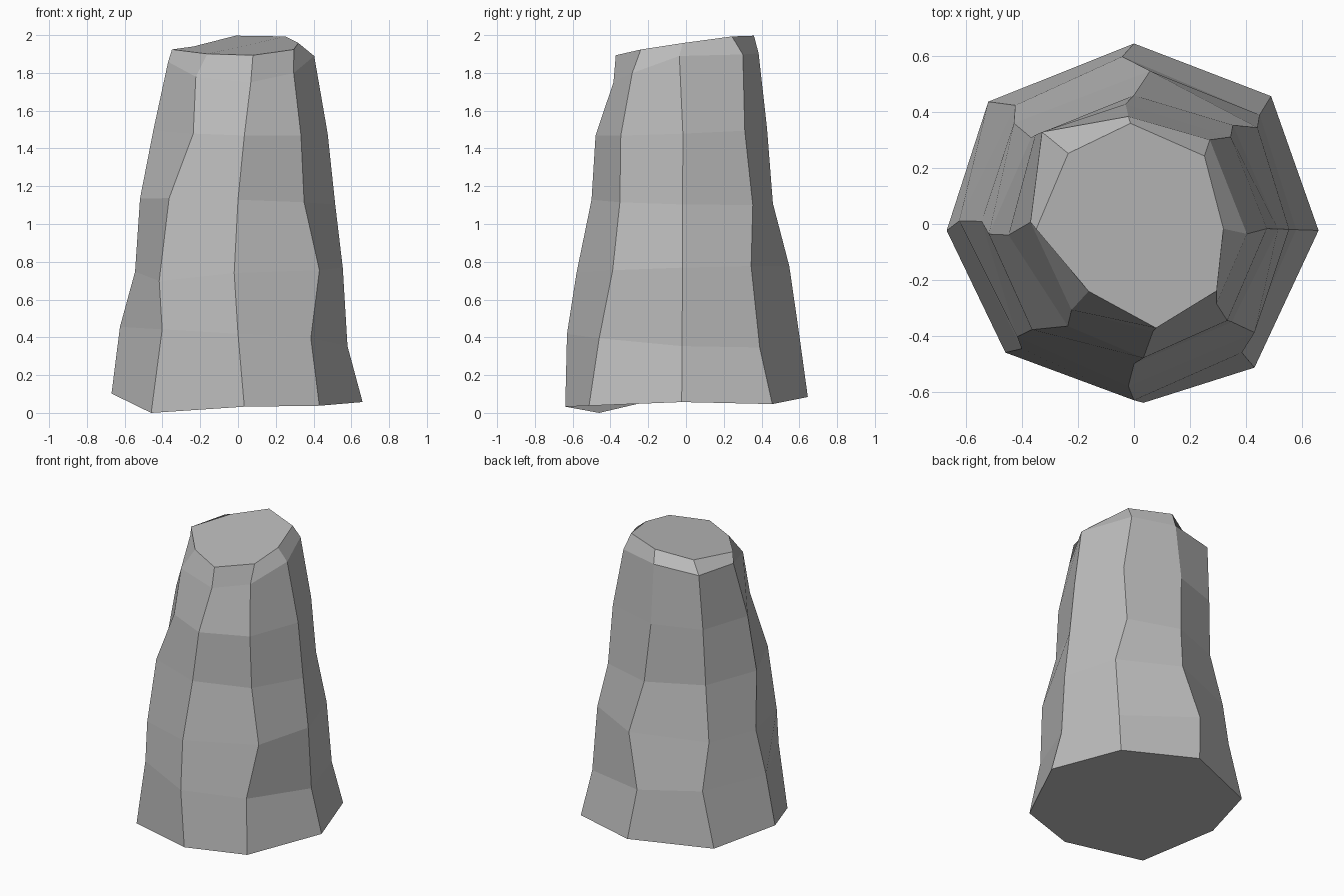
import bpy
import bmesh
from math import cos, radians, sin

SIDES = 8

# Each ring: height, tilt towards +x, tilt towards +y
levels = [
    (0.06, 0.0, 0.04),
    (0.42, -0.06, 0.0),
    (0.76, 0.02, 0.03),
    (1.12, -0.03, -0.02),
    (1.49, -0.02, 0.04),
    (1.84, 0.03, 0.17),
    (1.946, 0.05, 0.148),
]

# Ring radii in hundredths, counter-clockwise from the front corner
radii = [
    (64, 67, 66, 67, 64.5, 68, 67, 65),
    (63, 60, 58, 59.5, 60, 60, 62.5, 60),
    (58, 58, 55.5, 56, 55, 56, 54.5, 58),
    (50, 49.5, 51.5, 50, 46, 48, 52, 52.5),
    (48, 48, 47.5, 46.5, 43, 47.5, 45, 43.5),
    (39, 41, 40.5, 40.5, 38.5, 46.5, 37, 38),
    (38, 38, 32, 35, 36, 34.5, 35, 29),
]

# Degrees by which each corner strays from an even octagon
strays = [
    (3, -5, -2, -2, 0, 5, 2, 0),
    (0, -5, -2, -4, 4, 0, -1, 3),
    (-2, 3, -2, -7, -6, 5, -1, -1),
    (0, 0, -2, 0, 0, 5, 4, 1),
    (4, -1, -2, -3, 4, 3, 5, 12),
    (10, 1, -5, 3, 3, 0, -1, 9),
    (12, 6, -3, -1, 2, -2, 3, 11),
]

# Corners chipped up or down from their ring: (ring, corner) to offset
chips = {
    (0, 7): -0.04, (0, 6): 0.045, (0, 3): -0.03,
    (1, 3): -0.045, (1, 2): -0.03, (2, 7): -0.04,
    (5, 0): -0.025, (5, 2): 0.045, (5, 6): 0.03, (6, 5): -0.03,
}


def make_material(name, colour):
    material = bpy.data.materials.new(name)
    material.use_nodes = True
    material.diffuse_color = colour
    shader = material.node_tree.nodes["Principled BSDF"]
    shader.inputs["Base Color"].default_value = colour
    return material


def add_ring(bm, index):
    height, tilt_x, tilt_y = levels[index]
    ring = []
    for corner in range(SIDES):
        angle = radians(corner * 360 / SIDES - 90 + strays[index][corner])
        radius = radii[index][corner] / 100
        x, y = radius * cos(angle), radius * sin(angle)
        z = height + tilt_x * x + tilt_y * y + chips.get((index, corner), 0)
        ring.append(bm.verts.new((x, y, z)))
    return ring


def build_pillar():
    bm = bmesh.new()
    rings = [add_ring(bm, index) for index in range(len(levels))]
    # Faceted sides between neighbouring rings
    for low, high in zip(rings, rings[1:]):
        for i in range(SIDES):
            j = (i + 1) % SIDES
            bm.faces.new((low[i], low[j], high[j], high[i]))
    # Closed base and broken top
    bm.faces.new(reversed(rings[0]))
    bm.faces.new(rings[-1])
    # Stand the lowest corner on the ground
    lowest = min(v.co.z for v in bm.verts)
    for v in bm.verts:
        v.co.z -= lowest
    bmesh.ops.recalc_face_normals(bm, faces=bm.faces)
    mesh = bpy.data.meshes.new("rock_pillar")
    bm.to_mesh(mesh)
    bm.free()
    pillar = bpy.data.objects.new("rock_pillar", mesh)
    bpy.context.collection.objects.link(pillar)
    return pillar


default = bpy.data.objects.get("Cube")
if default:
    bpy.data.objects.remove(default, do_unlink=True)

rock_pillar = build_pillar()
rock_pillar.data.materials.append(make_material("stone grey", (0.5, 0.5, 0.5, 1)))
